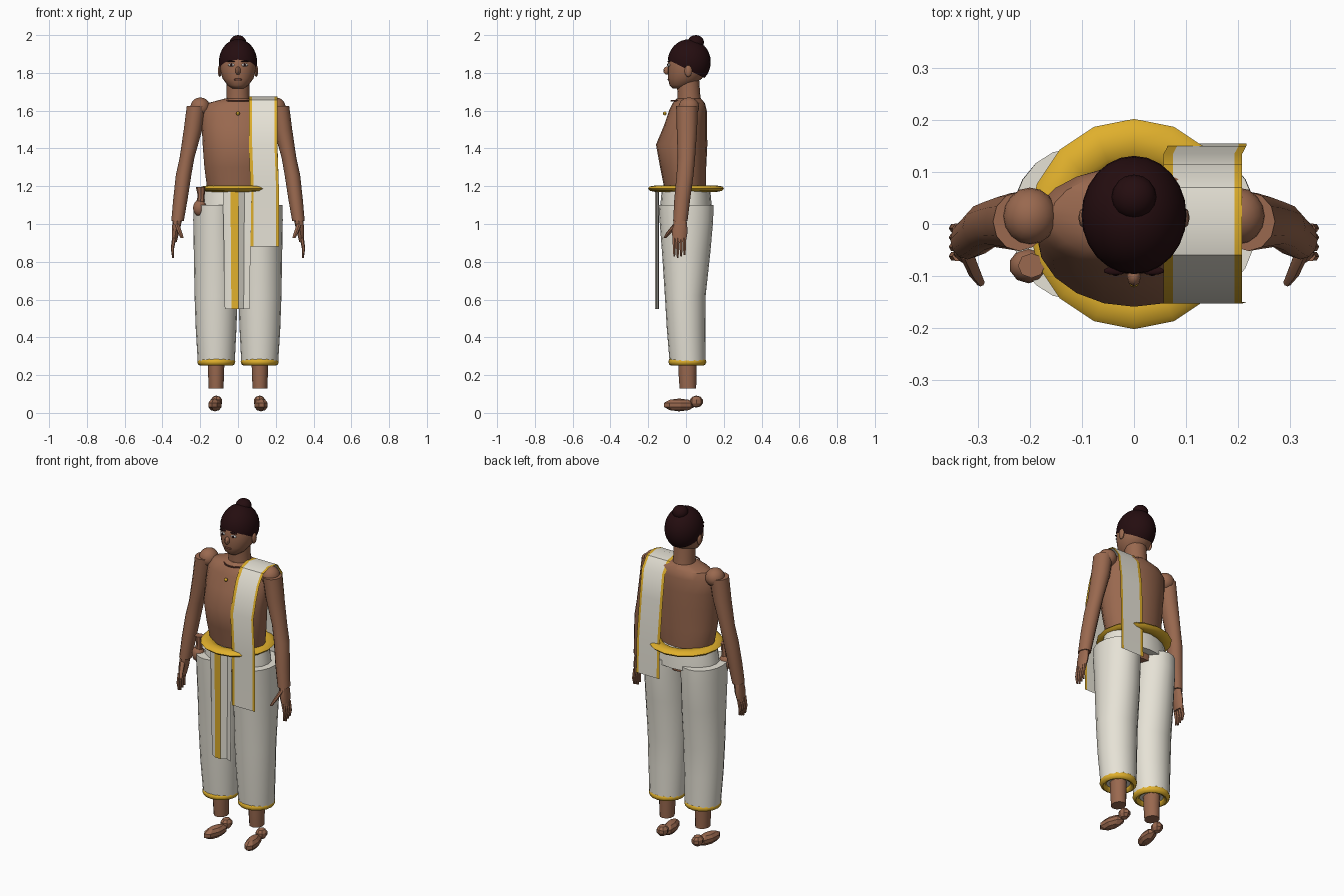
import bpy, bmesh, math
from mathutils import Vector

cube = bpy.data.objects.get("Cube")
if cube:
    bpy.data.objects.remove(cube)


def material(name, rgb):
    m = bpy.data.materials.new(name)
    m.use_nodes = True
    m.diffuse_color = (*rgb, 1)
    m.node_tree.nodes["Principled BSDF"].inputs["Base Color"].default_value = (*rgb, 1)
    return m


SKIN = material("skin", (0.32, 0.14, 0.078))
CLOTH = material("cream_cloth", (0.79, 0.76, 0.67))
GOLD = material("gold", (0.74, 0.43, 0.025))
HAIR = material("dark_hair", (0.018, 0.004, 0.005))
WHITE = material("eye_white", (0.85, 0.85, 0.82))
LIP = material("lip_brown", (0.17, 0.06, 0.04))


def finish(name, bm, mats, angle=40):
    bmesh.ops.recalc_face_normals(bm, faces=bm.faces)
    me = bpy.data.meshes.new(name)
    bm.to_mesh(me)
    bm.free()
    for m in mats:
        me.materials.append(m)
    ob = bpy.data.objects.new(name, me)
    bpy.context.collection.objects.link(ob)
    if angle:
        bpy.ops.object.select_all(action="DESELECT")
        ob.select_set(True)
        bpy.context.view_layer.objects.active = ob
        bpy.ops.object.shade_smooth_by_angle(angle=math.radians(angle))
    return ob


def loft(name, rings, mat, n=16, angle=40):
    """Stacked level ellipses, each (x, y, z, rx, ry), capped at both ends."""
    bm = bmesh.new()
    loops = []
    for x, y, z, rx, ry in rings:
        turns = [math.tau * i / n for i in range(n)]
        loops.append([bm.verts.new((x + rx * math.cos(a), y + ry * math.sin(a), z)) for a in turns])
    for low, high in zip(loops, loops[1:]):
        for i in range(n):
            j = (i + 1) % n
            bm.faces.new((low[i], low[j], high[j], high[i]))
    bm.faces.new(loops[0])
    bm.faces.new(loops[-1])
    return finish(name, bm, [mat], angle)


def ball(name, centre, radii, mat, n=16, rows=10, angle=40, cut=None):
    """Scaled sphere, with everything below an optional plane (point, normal) removed."""
    bm = bmesh.new()
    bmesh.ops.create_uvsphere(bm, u_segments=n, v_segments=rows, radius=1)
    for v in bm.verts:
        v.co = Vector(centre) + Vector(a * b for a, b in zip(v.co, radii))
    if cut:
        bmesh.ops.bisect_plane(bm, geom=bm.verts[:] + bm.edges[:] + bm.faces[:],
                               plane_co=cut[0], plane_no=cut[1], clear_inner=True)
    return finish(name, bm, [mat], angle)


def ring(name, centre, rx, ry, width, height, mat, n=16, m=8):
    """Elliptical hoop with an elliptical section."""
    bm = bmesh.new()
    c = Vector(centre)
    grid = []
    for i in range(n):
        a = math.tau * i / n
        row = []
        for k in range(m):
            b = math.tau * k / m
            r = width * math.cos(b)
            row.append(bm.verts.new(c + Vector(((rx + r) * math.cos(a), (ry + r) * math.sin(a),
                                                height * math.sin(b)))))
        grid.append(row)
    for i in range(n):
        p, q = grid[i], grid[(i + 1) % n]
        for k in range(m):
            bm.faces.new((p[k], q[k], q[(k + 1) % m], p[(k + 1) % m]))
    return finish(name, bm, [mat], 50)


def sheet(name, rows, mats, stripe):
    """Open cloth grid; stripe(column) gives the material of each column."""
    bm = bmesh.new()
    grid = [[bm.verts.new(p) for p in row] for row in rows]
    for p, q in zip(grid, grid[1:]):
        for k in range(len(p) - 1):
            bm.faces.new((p[k], p[k + 1], q[k + 1], q[k])).material_index = stripe(k)
    return finish(name, bm, mats, 30)


# Torso and neck
loft("torso", [(0, 0, 1.04, .12, .09), (0, -.005, 1.2, .165, .112), (0, -.015, 1.3, .178, .122),
               (0, -.023, 1.42, .187, .136), (0, -.003, 1.52, .192, .114), (0, .01, 1.6, .188, .1),
               (0, .015, 1.64, .16, .085), (0, .015, 1.665, .066, .064)], SKIN, 20)
loft("neck", [(0, .018, 1.64, .064, .064), (0, .015, 1.69, .06, .06), (0, .01, 1.76, .06, .06)], SKIN)
ring("neck_cord", (0, -.01, 1.652), .068, .068, .004, .004, LIP, 20, 6)
ball("pendant", (0, -.112, 1.585), (.01, .01, .01), GOLD, 8, 6)

# Head, hair and face
loft("head", [(0, -.035, 1.718, .03, .035), (0, -.025, 1.735, .055, .062), (0, -.005, 1.77, .082, .09),
              (0, .005, 1.81, .094, .102), (0, .01, 1.85, .097, .106), (0, .015, 1.9, .09, .1),
              (0, .017, 1.95, .05, .06)], SKIN, 20, 60)
ball("hair_cap", (0, .017, 1.858), (.101, .114, .12), HAIR, 24, 16,
     cut=((0, -.1, 1.872), Vector((0, .5, 1)).normalized()))
ball("hair_bun", (0, .052, 1.962), (.043, .043, .038), HAIR)
ball("nose", (0, -.1, 1.812), (.014, .02, .022), SKIN, 8, 6)
ball("lips", (0, -.089, 1.765), (.024, .009, .007), LIP, 10, 6)
for s, side in ((1, "left"), (-1, "right")):
    ball(side + "_eye", (s * .035, -.09, 1.842), (.018, .007, .008), WHITE, 12, 6)
    ball(side + "_iris", (s * .035, -.096, 1.842), (.007, .004, .007), HAIR, 8, 6)
    ball(side + "_eyebrow", (s * .036, -.09, 1.861), (.023, .008, .004), HAIR, 10, 6)
    ball(side + "_ear", (s * .097, .012, 1.81), (.01, .02, .032), SKIN, 8, 6)

# Arms and hands
for s, side in ((1, "left"), (-1, "right")):
    ball(side + "_shoulder", (s * .2, .015, 1.618), (.052, .055, .052), SKIN)
    loft(side + "_arm", [(s * .32, -.03, 1.015, .033, .038), (s * .305, -.02, 1.13, .038, .042),
                         (s * .288, -.005, 1.26, .041, .045), (s * .27, .002, 1.35, .039, .046),
                         (s * .238, .005, 1.5, .049, .054), (s * .22, .005, 1.625, .051, .057)], SKIN, 12)
    loft(side + "_palm", [(s * .337, -.035, .905, .013, .034), (s * .33, -.033, .96, .02, .042),
                          (s * .32, -.03, 1.03, .026, .032)], SKIN, 8)
    for k in range(4):
        y = -.062 + .018 * k
        tip = .82 + .008 * abs(k - 1)
        loft(f"{side}_finger_{k + 1}", [(s * .343, y, tip, .005, .005), (s * .347, y, .87, .009, .009),
                                        (s * .338, y, .925, .011, .01)], SKIN, 6)
    loft(side + "_thumb", [(s * .295, -.112, .925, .008, .008), (s * .308, -.09, .955, .012, .014),
                           (s * .325, -.05, 1.0, .014, .018)], SKIN, 8)

# Wrapped trousers, cuffs, shins and feet
loft("hip_wrap", [(0, 0, 1.075, .2, .137), (0, 0, 1.12, .195, .134), (0, 0, 1.19, .18, .128)], CLOTH, 20)
for s, side in ((1, "left"), (-1, "right")):
    loft(side + "_trouser_leg", [(s * .115, .008, .27, .098, .095), (s * .116, 0, .45, .108, .102),
                                 (s * .116, -.004, .62, .114, .108), (s * .117, .001, .85, .117, .128),
                                 (s * .12, .002, 1.02, .117, .142), (s * .12, 0, 1.1, .116, .145)], CLOTH, 20)
    ring(side + "_gold_cuff", (s * .115, .007, .27), .083, .083, .018, .02, GOLD, 16, 8)
    loft(side + "_shin", [(s * .116, .01, .13, .039, .044), (s * .116, .008, .2, .042, .047),
                          (s * .116, .008, .3, .045, .05)], SKIN, 12)
    foot = ball(side + "_foot", (0, 0, 0), (.036, .087, .034), SKIN, 8, 5, 0)
    foot.location = (s * .122, -.036, .042)
    foot.rotation_euler.z = s * .2
    ball(side + "_heel", (s * .114, .055, .06), (.032, .036, .032), SKIN, 8, 5, 0)

# Belt and pouch
ring("gold_belt", (0, 0, 1.187), .162, .162, .04, .017, GOLD, 16, 8)
ball("pouch", (-.203, -.08, 1.085), (.037, .034, .044), SKIN, 10, 8)
loft("pouch_neck", [(-.2, -.08, 1.11, .022, .02), (-.195, -.08, 1.15, .018, .017),
                    (-.197, -.08, 1.195, .026, .024)], SKIN, 8)

# Pleated front panel with a gold stripe
pleats = [(-.07, -.142), (-.035, -.162), (.002, -.164), (.03, -.145), (.062, -.158)]
sheet("front_pleats", [[(x * w, y, z) for x, y in pleats] for z, w in ((.55, 1), (.85, 1.06), (1.18, 1.15))],
      [CLOTH, GOLD], lambda k: int(k == 1))

# Shoulder shawl with gold borders
drape = [(-.15, .88), (-.15, 1.2), (-.153, 1.42), (-.128, 1.52), (-.1, 1.6), (-.06, 1.657), (0, 1.674),
         (.07, 1.662), (.115, 1.6), (.135, 1.45), (.15, 1.2), (.155, 1.0)]
sheet("shoulder_shawl", [[(x + (.008 if z < 1.3 else 0), y, z) for x in (.057, .075, .193, .208)]
                         for y, z in drape], [CLOTH, GOLD], lambda k: int(k != 1))
